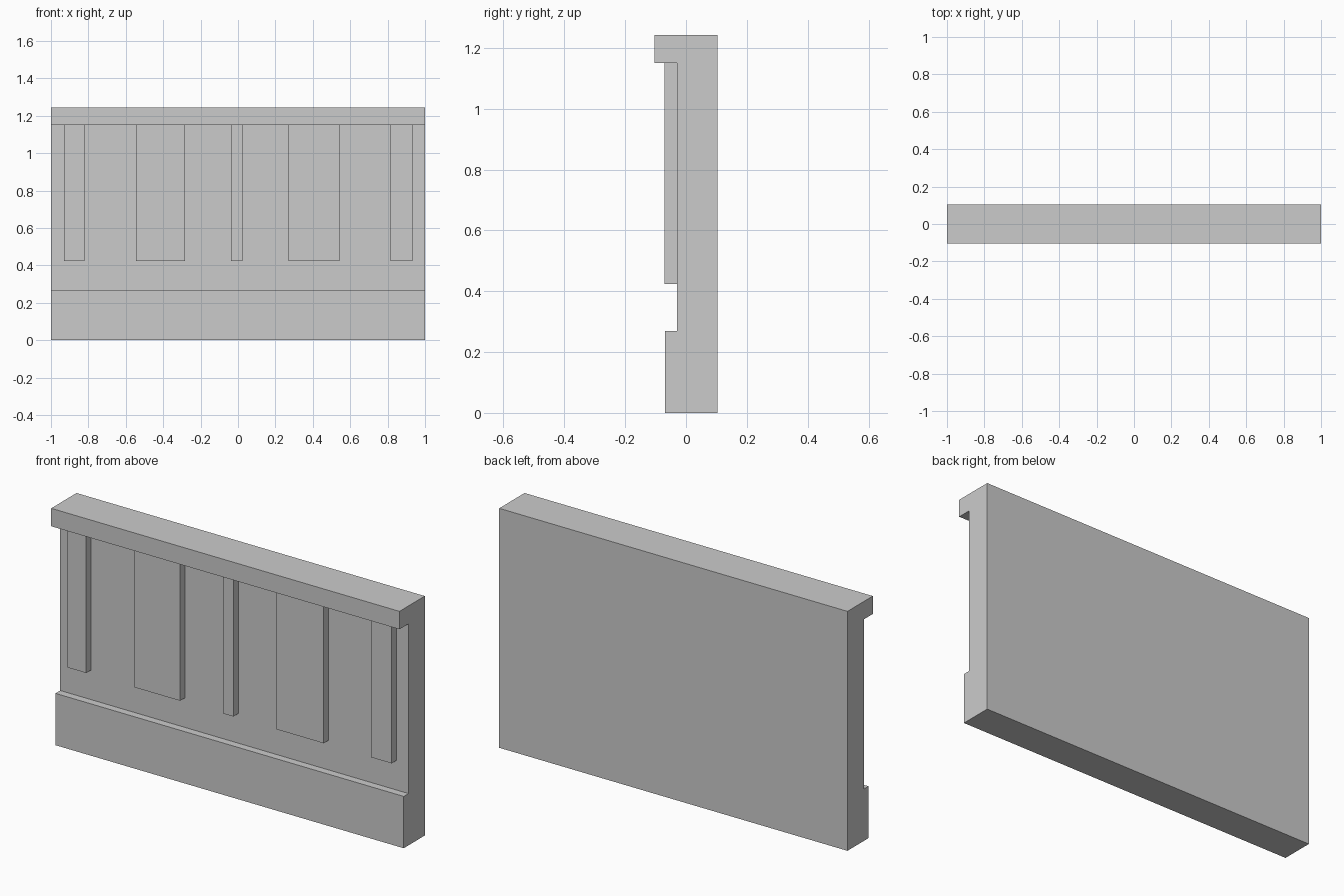
import bpy
import bmesh

if "Cube" in bpy.data.objects:
    bpy.data.objects.remove(bpy.data.objects["Cube"])


def extrude_x(name, profile, x0, x1):
    """Extrude a (y, z) outline along x from x0 to x1."""
    bm = bmesh.new()
    face = bm.faces.new([bm.verts.new((x0, y, z)) for y, z in profile])
    ext = bmesh.ops.extrude_face_region(bm, geom=[face])
    verts = [g for g in ext["geom"] if isinstance(g, bmesh.types.BMVert)]
    bmesh.ops.translate(bm, verts=verts, vec=(x1 - x0, 0, 0))
    bmesh.ops.recalc_face_normals(bm, faces=bm.faces)
    mesh = bpy.data.meshes.new(name)
    bm.to_mesh(mesh)
    bm.free()
    obj = bpy.data.objects.new(name, mesh)
    bpy.context.collection.objects.link(obj)
    return obj


BACK, WALL, SLAT, BASE, CAP = 0.104, -0.03, -0.071, -0.069, -0.104
BASE_TOP, SLAT_BOTTOM, CAP_BOTTOM, TOP = 0.269, 0.423, 1.15, 1.243

# Wall with plinth at the foot and overhanging cap
extrude_x("parapet_wall", [
    (BACK, 0), (BACK, TOP), (CAP, TOP), (CAP, CAP_BOTTOM),
    (WALL, CAP_BOTTOM), (WALL, BASE_TOP), (BASE, BASE_TOP), (BASE, 0),
], -1, 1)

# Raised slats of uneven width hanging below the cap
slats = [(-0.93, -0.822), (-0.545, -0.283), (-0.037, 0.023),
         (0.27, 0.542), (0.815, 0.932)]
for i, (x0, x1) in enumerate(slats, 1):
    extrude_x(f"slat_{i}", [
        (WALL, SLAT_BOTTOM), (WALL, CAP_BOTTOM),
        (SLAT, CAP_BOTTOM), (SLAT, SLAT_BOTTOM),
    ], x0, x1)
